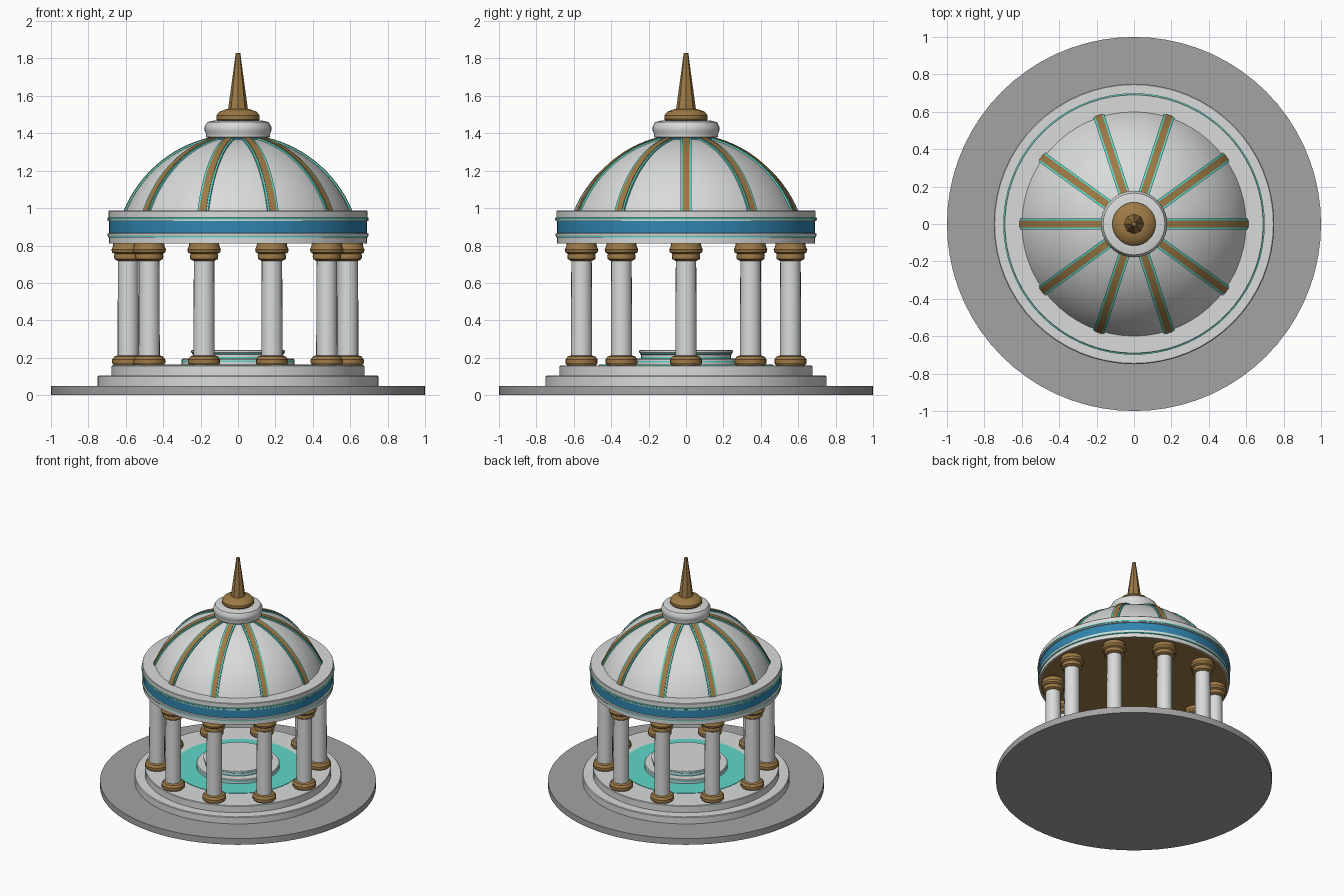
import bpy, bmesh, math
from math import sin, cos, pi, radians

if "Cube" in bpy.data.objects:
    bpy.data.objects.remove(bpy.data.objects["Cube"])


def mat(name, r, g, b):
    m = bpy.data.materials.new(name)
    m.diffuse_color = (r, g, b, 1)
    m.use_nodes = True
    m.node_tree.nodes["Principled BSDF"].inputs["Base Color"].default_value = m.diffuse_color
    return m


WHITE = mat("white marble", .69, .71, .70)
GREY = mat("grey stone", .38, .365, .37)
GOLD = mat("aged gold", .34, .195, .062)
BLUE = mat("blue", .03, .24, .44)
TEAL = mat("teal", .11, .68, .58)


def finish(bm, name, mats, smooth=True):
    bmesh.ops.recalc_face_normals(bm, faces=bm.faces[:])
    me = bpy.data.meshes.new(name)
    bm.to_mesh(me)
    bm.free()
    for m in mats:
        me.materials.append(m)
    ob = bpy.data.objects.new(name, me)
    bpy.context.collection.objects.link(ob)
    if smooth:
        bpy.ops.object.select_all(action='DESELECT')
        ob.select_set(True)
        bpy.context.view_layer.objects.active = ob
        bpy.ops.object.shade_smooth_by_angle(angle=radians(32))
    return ob


def lathe(name, profile, mats, n=64, at=(0, 0), rule=None, smooth=True):
    """Turn a (radius, height) profile, capped at both ends."""
    bm = bmesh.new()
    rings = [[bm.verts.new((at[0] + r * cos(2 * pi * i / n), at[1] + r * sin(2 * pi * i / n), z))
              for i in range(n)] for r, z in profile]
    for k in range(len(rings) - 1):
        for i in range(n):
            j = (i + 1) % n
            f = bm.faces.new((rings[k][i], rings[k][j], rings[k + 1][j], rings[k + 1][i]))
            if rule:
                f.material_index = rule(k)
    bottom = bm.faces.new(rings[0][::-1])
    top = bm.faces.new(rings[-1])
    if rule:
        bottom.material_index = rule(-1)
        top.material_index = rule(len(rings) - 1)
    return finish(bm, name, mats, smooth)


# Stepped base
lathe("ground_plinth", [(1, 0), (1, .05)], [GREY], 72)
lathe("lower_step", [(.75, .05), (.75, .1), (.745, .105)], [WHITE])
lathe("upper_step", [(.675, .105), (.675, .156), (.671, .16)], [WHITE])
lathe("floor_inlay", [(.465, .158), (.465, .163)], [TEAL])

# Centre pedestal
lathe("pedestal_base", [(.302, .16), (.302, .176), (.302, .184), (.302, .19), (.297, .195)],
      [WHITE, TEAL], 48, rule=lambda k: 1 if k == 1 else 0)
lathe("pedestal_top", [(.24, .195), (.24, .204), (.24, .216), (.247, .22), (.247, .226), (.25, .228),
                       (.25, .238), (.244, .242)],
      [WHITE, TEAL], 48, rule=lambda k: 1 if k in (0, 3) else 0)

# Ten columns with gold bases and capitals
for i in range(10):
    a = 2 * pi * i / 10
    p = (.587 * cos(a), .587 * sin(a))
    lathe("column_shaft", [(.057, .16), (.056, .5), (.054, .8)], [WHITE], 20, p)
    lathe("column_base", [(.078, .16), (.086, .172), (.086, .19), (.074, .207), (.058, .212)], [GOLD], 20, p)
    lathe("column_capital", [(.057, .718), (.074, .728), (.076, .745), (.072, .755), (.086, .763),
                             (.09, .778), (.082, .795), (.08, .812)], [GOLD], 20, p)

# Entablature with gold ceiling and blue frieze edged in teal
lathe("entablature", [(.68, .812), (.69, .812), (.69, .842), (.696, .844), (.696, .851), (.697, .853), (.697, .864),
                      (.69, .867), (.69, .93), (.697, .932), (.697, .938), (.699, .94), (.699, .948),
                      (.693, .95), (.693, .982), (.69, .986)],
      [WHITE, GOLD, BLUE, TEAL], 72,
      rule=lambda k: {-1: 1, 2: 3, 3: 3, 7: 2, 10: 3, 11: 3, 12: 3}.get(k, 0))

# Dome: a cap of a large sphere
R, ZC, T0 = .65, .735, 22
dome = [(R * cos(radians(t)), ZC + R * sin(radians(t))) for t in range(T0, 83, 4)]
lathe("dome", dome, [WHITE], 60)


# Curved dome ribs
def rib(name, ang, width, lift, m):
    bm = bmesh.new()
    rows = []
    for s in range(16):
        t = radians(T0 + s * 3.7)
        row = []
        for off, side in ((-.012, -1), (lift, -1), (lift, 1), (-.012, 1)):
            r = (R + off) * cos(t)
            w = side * width / 2
            row.append(bm.verts.new((r * cos(ang) - w * sin(ang), r * sin(ang) + w * cos(ang),
                                     ZC + (R + off) * sin(t))))
        rows.append(row)
    for a, b in zip(rows, rows[1:]):
        for i in range(4):
            j = (i + 1) % 4
            bm.faces.new((a[i], a[j], b[j], b[i]))
    bm.faces.new(rows[0])
    bm.faces.new(rows[-1][::-1])
    finish(bm, name, [m])


for i in range(10):
    rib("rib_edging", 2 * pi * i / 10, .06, .008, TEAL)
    rib("rib", 2 * pi * i / 10, .038, .011, GOLD)

# Crown and spire
lathe("crown_collar", [(.155, 1.345), (.155, 1.385)], [BLUE], 40)
lathe("crown", [(.155, 1.375), (.172, 1.38), (.172, 1.402), (.178, 1.412), (.178, 1.435), (.165, 1.46), (.13, 1.468)],
      [WHITE], 40)
lathe("spire_collar", [(.105, 1.46), (.116, 1.475), (.116, 1.495), (.1, 1.515), (.06, 1.53)], [GOLD], 28)
lathe("spire", [(.054, 1.52), (.012, 1.83)], [GOLD], 8, smooth=False)
